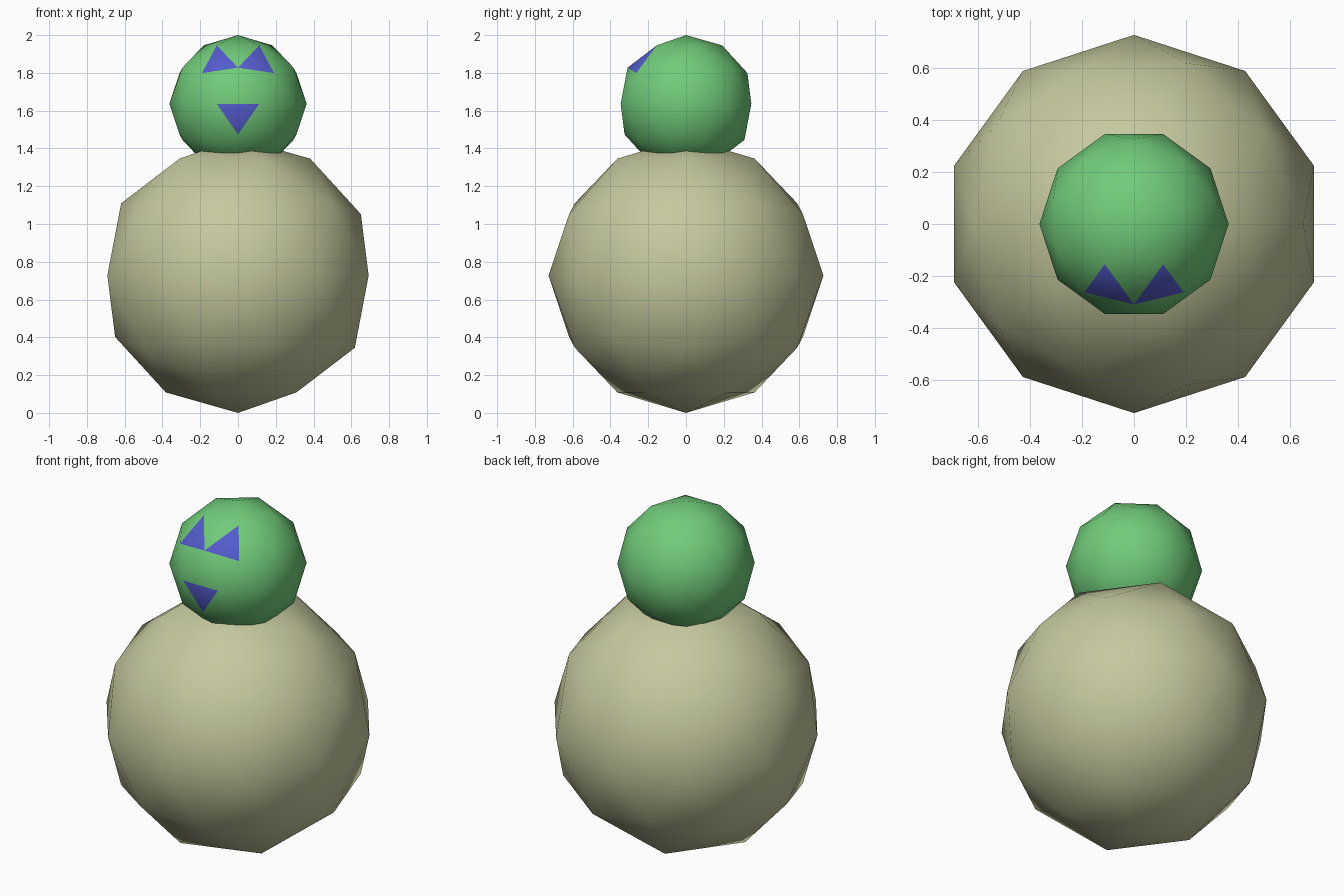
import bpy
from math import pi
from mathutils import Vector

if "Cube" in bpy.data.objects:
    bpy.data.objects.remove(bpy.data.objects["Cube"])

U = 2 / 5.5  # head radius; the whole figure is 5.5 of these tall


def material(name, rgb):
    m = bpy.data.materials.new(name)
    m.diffuse_color = (*rgb, 1)
    m.use_nodes = True
    m.node_tree.nodes["Principled BSDF"].inputs["Base Color"].default_value = m.diffuse_color
    return m


def ball(name, radius, z, mat, turn=0):
    bpy.ops.mesh.primitive_ico_sphere_add(subdivisions=2, radius=radius,
                                          location=(0, 0, z), rotation=(0, 0, turn))
    bpy.ops.object.transform_apply(location=False, rotation=True, scale=False)
    bpy.ops.object.shade_smooth()
    ob = bpy.context.object
    ob.name = name
    ob.data.materials.append(mat)
    return ob


# Body and head
body = ball("body", 2 * U, 2 * U, material("khaki", (0.56, 0.58, 0.34)))
head = ball("head", U, 4.5 * U, material("green", (0.165, 0.60, 0.195)), pi / 2)

# Face: two eyes and a mouth are coloured facets of the head
head.data.materials.append(material("blue", (0.09, 0.107, 0.61)))
for spot in ((-0.10, -0.24, 1.858), (0.10, -0.24, 1.858), (0, -0.335, 1.585)):
    target = Vector(spot) - Vector((0, 0, 4.5 * U))
    facet = min(head.data.polygons, key=lambda p: (p.center - target).length)
    facet.material_index = 1
